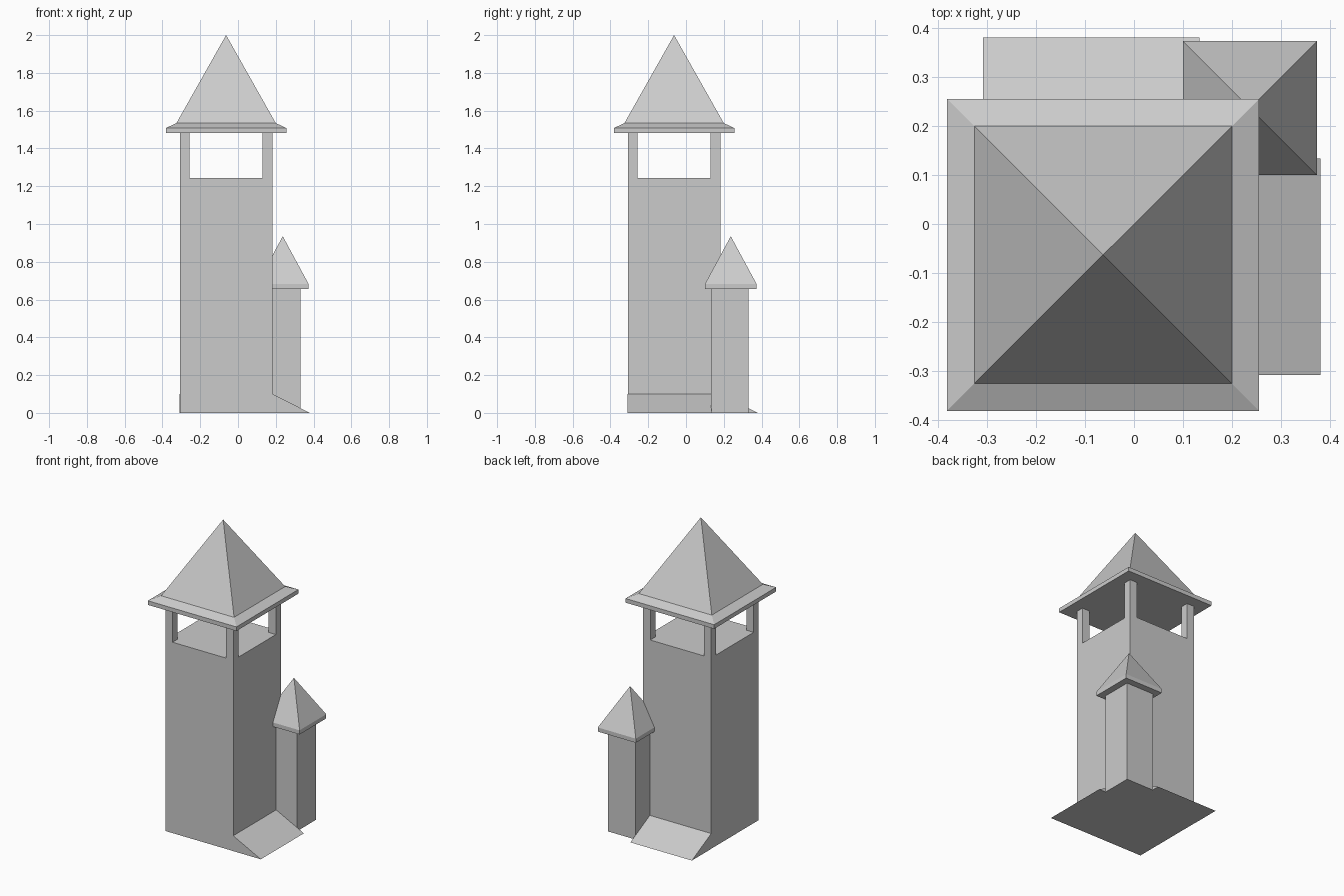
import bpy, bmesh

if "Cube" in bpy.data.objects:
    bpy.data.objects.remove(bpy.data.objects["Cube"])


def finish(name, bm):
    bmesh.ops.recalc_face_normals(bm, faces=bm.faces[:])
    me = bpy.data.meshes.new(name)
    bm.to_mesh(me)
    bm.free()
    ob = bpy.data.objects.new(name, me)
    bpy.context.collection.objects.link(ob)
    return ob


def square_stack(name, c, rings, apex=None):
    """Square rings (half width, z) centred on x = y = c, capped flat or by an apex."""
    return rect_stack(name, c, c, rings, apex)


def rect_stack(name, cx, cy, rings, apex=None):
    bm = bmesh.new()
    loops = [[bm.verts.new((cx + sx * h, cy + sy * h, z))
              for sx, sy in ((-1, -1), (1, -1), (1, 1), (-1, 1))] for h, z in rings]
    bm.faces.new(loops[0])
    for a, b in zip(loops, loops[1:]):
        for i in range(4):
            j = (i + 1) % 4
            bm.faces.new((a[i], a[j], b[j], b[i]))
    if apex is None:
        bm.faces.new(loops[-1])
    else:
        tip = bm.verts.new((cx, cy, apex))
        for i in range(4):
            bm.faces.new((loops[-1][i], loops[-1][(i + 1) % 4], tip))
    return finish(name, bm)


def buttress(name, swap):
    """Sloped wedge along the right wall; swap x and y for the back wall."""
    bm = bmesh.new()
    ends = []
    for y in (-0.309, 0.134):
        pts = [(0.182, y, 0), (0.381, y, 0), (0.182, y, 0.1)]
        ends.append([bm.verts.new((p[1], p[0], p[2]) if swap else p) for p in pts])
    a, b = ends
    bm.faces.new(a)
    bm.faces.new(b)
    for i in range(3):
        j = (i + 1) % 3
        bm.faces.new((a[i], a[j], b[j], b[i]))
    return finish(name, bm)


C = -0.063    # main tower axis
T = 0.235     # corner turret axis
WALL = 0.245  # main tower half width
POST = 0.026  # belfry post half width

# Main tower with open belfry
square_stack("tower_body", C, [(WALL, 0), (WALL, 1.243)])
off = WALL - POST
for sx in (-1, 1):
    for sy in (-1, 1):
        rect_stack("belfry_post", C + sx * off, C + sy * off, [(POST, 1.243), (POST, 1.482)])

# Flared eaves and pyramid roof
square_stack("tower_roof", C, [(0.319, 1.481), (0.319, 1.508), (0.263, 1.534)], 2.0)

# Corner turret and its roof
square_stack("turret_body", T - 0.003, [(0.099, 0), (0.099, 0.656)])
square_stack("turret_roof", T + 0.002, [(0.137, 0.655), (0.137, 0.682)], 0.935)

# Sloped buttresses on the right and back walls
buttress("right_buttress", False)
buttress("back_buttress", True)
